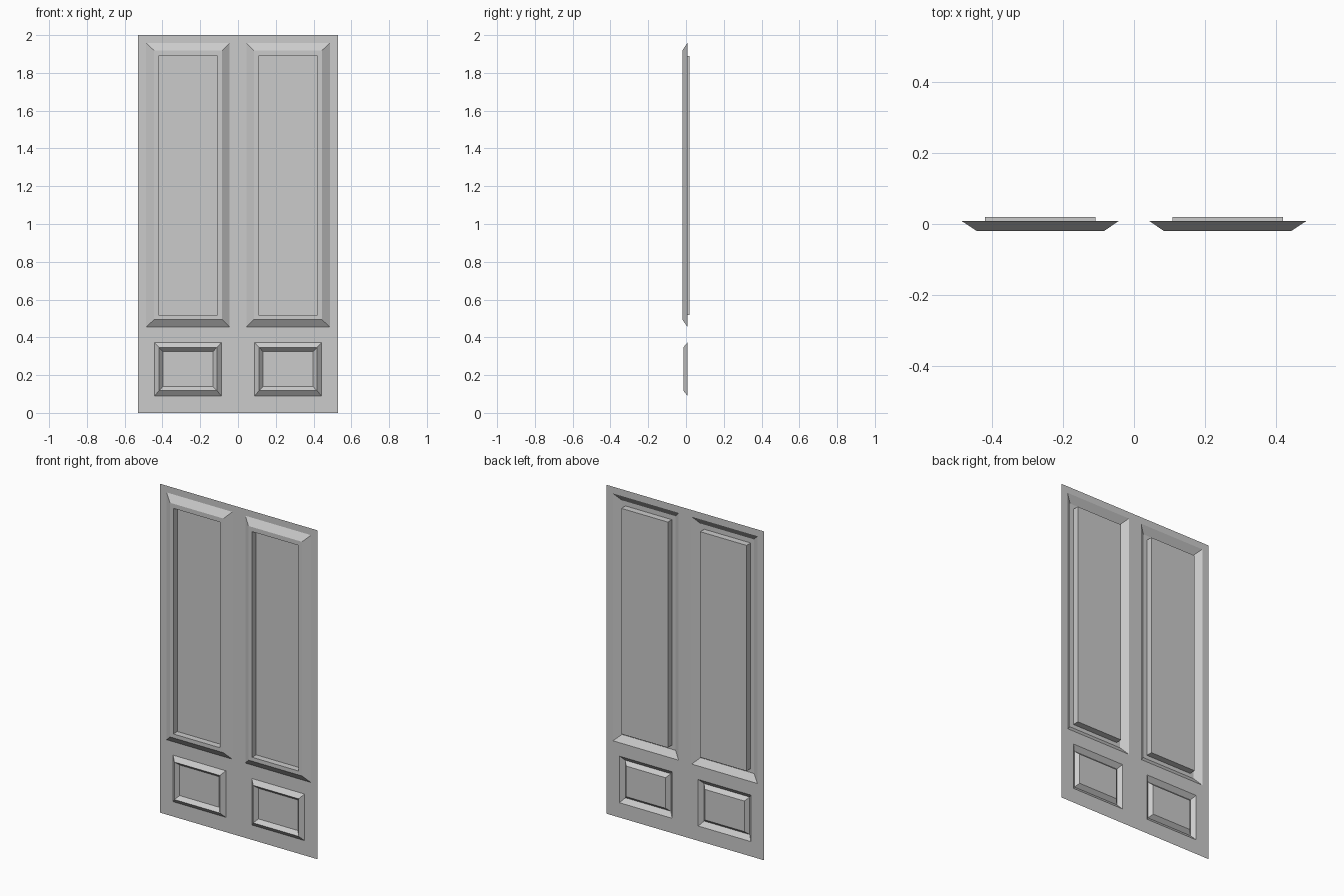
import bpy
import bmesh

if "Cube" in bpy.data.objects:
    bpy.data.objects.remove(bpy.data.objects["Cube"])

HALF_W = 0.529   # half the door width
SPLIT = 0.414    # seam between lower and upper sections
BASE, FRONT, BACK = 0.008, -0.0195, 0.0195


def panel_section(name, loops):
    """Nested rectangles (x0, x1, z0, z1, y) bridged into one sheet, mirrored in x."""
    bm = bmesh.new()
    prev = None
    for x0, x1, z0, z1, y in loops:
        ring = [bm.verts.new((x, y, z))
                for x, z in ((x0, z0), (x1, z0), (x1, z1), (x0, z1))]
        if prev:
            for i in range(4):
                j = (i + 1) % 4
                bm.faces.new((prev[i], prev[j], ring[j], ring[i]))
        prev = ring
    bm.faces.new(prev)
    mesh = bpy.data.meshes.new(name)
    bm.to_mesh(mesh)
    bm.free()
    obj = bpy.data.objects.new(name, mesh)
    bpy.context.collection.objects.link(obj)
    mod = obj.modifiers.new("mirror", 'MIRROR')
    mod.use_axis[0] = True
    mod.use_clip = True
    return obj


# Tall panels: sloped raised border, flat rim, deep straight-walled recess
panel_section("upper_door_panels", [
    (0, HALF_W, SPLIT, 2.0, BASE),
    (0.044, 0.486, 0.455, 1.959, BASE),
    (0.084, 0.444, 0.494, 1.918, FRONT),
    (0.109, 0.421, 0.518, 1.89, FRONT),
    (0.109, 0.421, 0.518, 1.89, BACK),
])

# Small panels: ridge moulding sloping out and back in
panel_section("lower_door_panels", [
    (0, HALF_W, 0, SPLIT, BASE),
    (0.088, 0.442, 0.09, 0.373, BASE),
    (0.112, 0.418, 0.118, 0.346, -0.0145),
    (0.132, 0.398, 0.139, 0.325, BASE),
])
